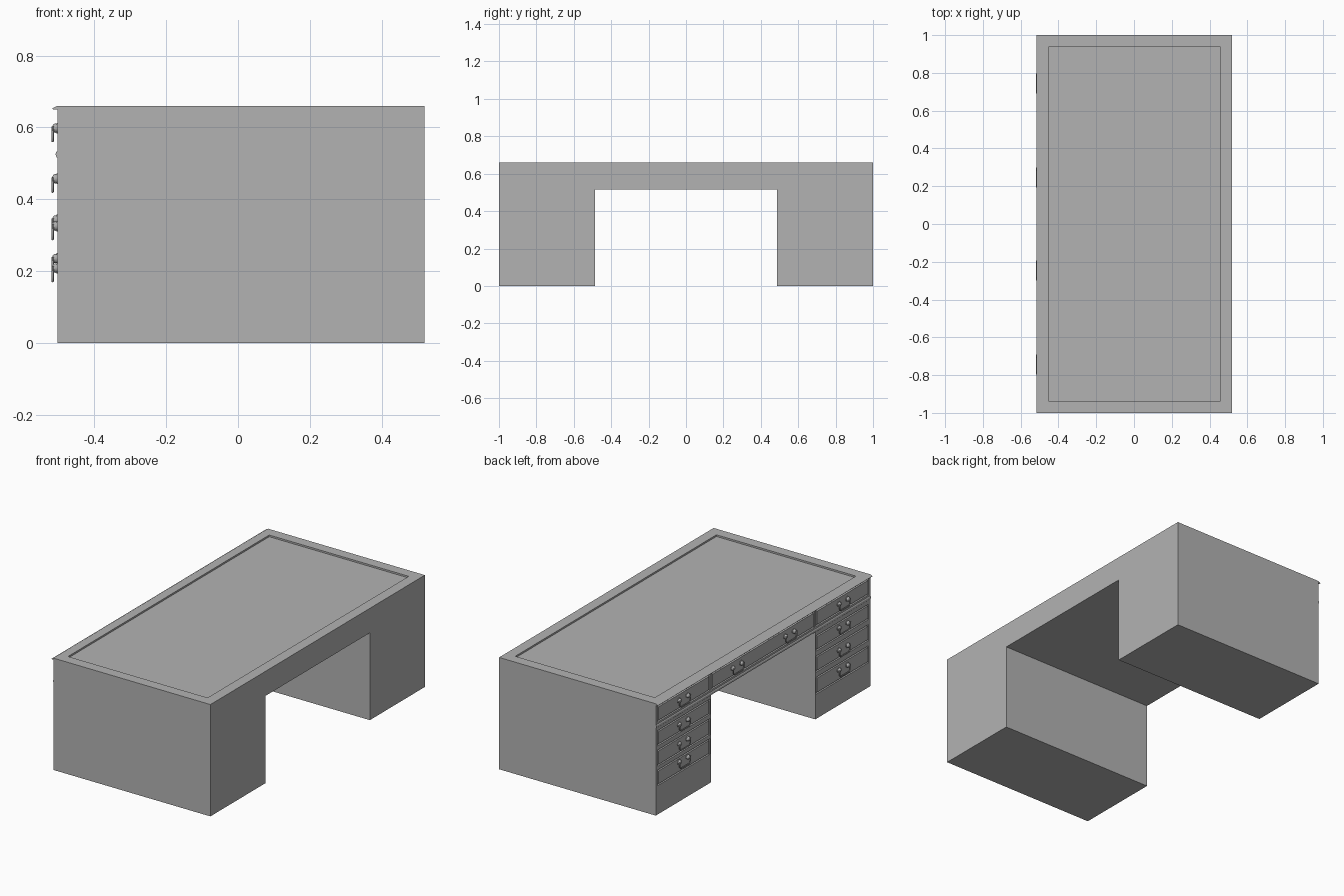
import bpy, bmesh, math
from mathutils import Matrix, Vector

if "Cube" in bpy.data.objects:
    bpy.data.objects.remove(bpy.data.objects["Cube"])

mat = bpy.data.materials.new("grey")
mat.diffuse_color = (0.45, 0.45, 0.45, 1)
mat.use_nodes = True
mat.node_tree.nodes["Principled BSDF"].inputs["Base Color"].default_value = mat.diffuse_color

FRONT = -0.503          # plane of the drawer fronts
BACK, TOP = 0.52, 0.66
KNEE_Y, KNEE_Z = 0.487, 0.515


def finish(name, bm):
    bmesh.ops.recalc_face_normals(bm, faces=bm.faces)
    me = bpy.data.meshes.new(name)
    bm.to_mesh(me)
    bm.free()
    me.materials.append(mat)
    ob = bpy.data.objects.new(name, me)
    bpy.context.collection.objects.link(ob)
    return ob


def add_box(bm, x0, x1, y0, y1, z0, z1):
    m = Matrix.Translation(((x0 + x1) / 2, (y0 + y1) / 2, (z0 + z1) / 2)) \
        @ Matrix.Diagonal((x1 - x0, y1 - y0, z1 - z0, 1))
    bmesh.ops.create_cube(bm, size=1, matrix=m)


def extrude_profile(name, points, vec):
    bm = bmesh.new()
    face = bm.faces.new([bm.verts.new(p) for p in points])
    ext = bmesh.ops.extrude_face_region(bm, geom=[face])
    verts = [g for g in ext["geom"] if isinstance(g, bmesh.types.BMVert)]
    bmesh.ops.translate(bm, verts=verts, vec=vec)
    return finish(name, bm)


def smooth(ob):
    bpy.ops.object.select_all(action='DESELECT')
    ob.select_set(True)
    bpy.context.view_layer.objects.active = ob
    bpy.ops.object.shade_smooth_by_angle(angle=math.radians(40))


# Desk body: a bridge over two pedestals
outline = [(-1, 0), (-KNEE_Y, 0), (-KNEE_Y, KNEE_Z), (KNEE_Y, KNEE_Z),
           (KNEE_Y, 0), (1, 0), (1, TOP), (-1, TOP)]
body = extrude_profile("desk_body", [(FRONT, y, z) for y, z in outline],
                       (BACK - FRONT, 0, 0))

# Drawer layout: y range, z range
drawers = [(-0.478, 0.478, 0.545, 0.64)]
for side, rows in ((1, [(0.545, 0.64), (0.405, 0.495), (0.285, 0.38), (0.17, 0.262)]),
                   (-1, [(0.545, 0.64), (0.40, 0.49), (0.275, 0.37), (0.145, 0.245)])):
    ya, yb = sorted((side * 0.495, side * 0.985))
    drawers += [(ya, yb, z0, z1) for z0, z1 in rows]

# Recesses for the writing surface and the drawers
bm = bmesh.new()
add_box(bm, FRONT + 0.05, BACK - 0.062, -0.938, 0.938, TOP - 0.01, TOP + 0.1)
for y0, y1, z0, z1 in drawers:
    add_box(bm, FRONT - 0.05, FRONT + 0.01, y0, y1, z0, z1)
cutter = finish("recess_cutter", bm)
cutter.hide_render = True
mod = body.modifiers.new("recesses", 'BOOLEAN')
mod.operation = 'DIFFERENCE'
mod.solver = 'EXACT'
mod.object = cutter
bpy.context.view_layer.objects.active = body
bpy.ops.object.modifier_apply(modifier=mod.name)
bpy.data.objects.remove(cutter)

# Drawer fronts, leaving a shadow groove all round
bm = bmesh.new()
g = 0.008
for y0, y1, z0, z1 in drawers:
    add_box(bm, FRONT, FRONT + 0.012, y0 + g, y1 - g, z0 + g, z1 - g)
finish("drawer_fronts", bm)

# Overhanging top lip with a sloped edge
lip = [(FRONT, TOP), (-0.517, 0.653), (-0.515, 0.65), (FRONT, 0.65)]
extrude_profile("top_lip", [(x, -1, z) for x, z in lip], (0, 2, 0))

# Half-round moulding below the top drawers
arc = [math.radians(90 + 30 * i) for i in range(7)]
bead = extrude_profile("bead_moulding",
                       [(FRONT + 0.005 * math.cos(a), -1, 0.525 + 0.009 * math.sin(a)) for a in arc],
                       (0, 2, 0))
smooth(bead)


# Handle: two round knobs with a hanging bail
def add_handle(bm, y, z):
    for s in (-1, 1):
        c = Vector((FRONT, y + s * 0.04, z))
        turn = Matrix.Rotation(math.pi / 2, 4, 'Y')
        bmesh.ops.create_cone(bm, cap_ends=True, segments=16, radius1=0.015, radius2=0.015,
                              depth=0.006, matrix=Matrix.Translation(c) @ turn)
        bmesh.ops.create_uvsphere(bm, u_segments=16, v_segments=8, radius=1,
                                  matrix=Matrix.Translation(c + Vector((-0.006, 0, 0)))
                                  @ Matrix.Diagonal((0.009, 0.013, 0.013, 1)))
    # bail swept through a square-cornered U
    x, r, n = -0.5165, 0.0035, 8
    path = [(-0.05, 0.004), (-0.05, -0.024), (-0.04, -0.036),
            (0.04, -0.036), (0.05, -0.024), (0.05, 0.004)]
    pts = [Vector((x, y + a, z + b)) for a, b in path]
    rings = []
    for i, p in enumerate(pts):
        t = (pts[min(i + 1, len(pts) - 1)] - pts[max(i - 1, 0)]).normalized()
        side = t.cross(Vector((1, 0, 0)))
        rings.append([bm.verts.new(p + r * (math.cos(k * math.tau / n) * Vector((1, 0, 0))
                                            + math.sin(k * math.tau / n) * side)) for k in range(n)])
    for a, b in zip(rings, rings[1:]):
        for k in range(n):
            bm.faces.new((a[k], a[(k + 1) % n], b[(k + 1) % n], b[k]))
    bm.faces.new(rings[0])
    bm.faces.new(rings[-1])
    # short pins joining the bail to the knobs
    for s in (-1, 1):
        add_box(bm, x - 0.002, FRONT, y + s * 0.047 - 0.003, y + s * 0.047 + 0.003,
                z - 0.003, z + 0.003)


bm = bmesh.new()
for y, heights in ((0.745, (0.598, 0.457, 0.342, 0.235)),
                   (-0.745, (0.598, 0.457, 0.325, 0.208)),
                   (0.245, (0.598,)), (-0.245, (0.598,))):
    for z in heights:
        add_handle(bm, y, z)
smooth(finish("drawer_handles", bm))
